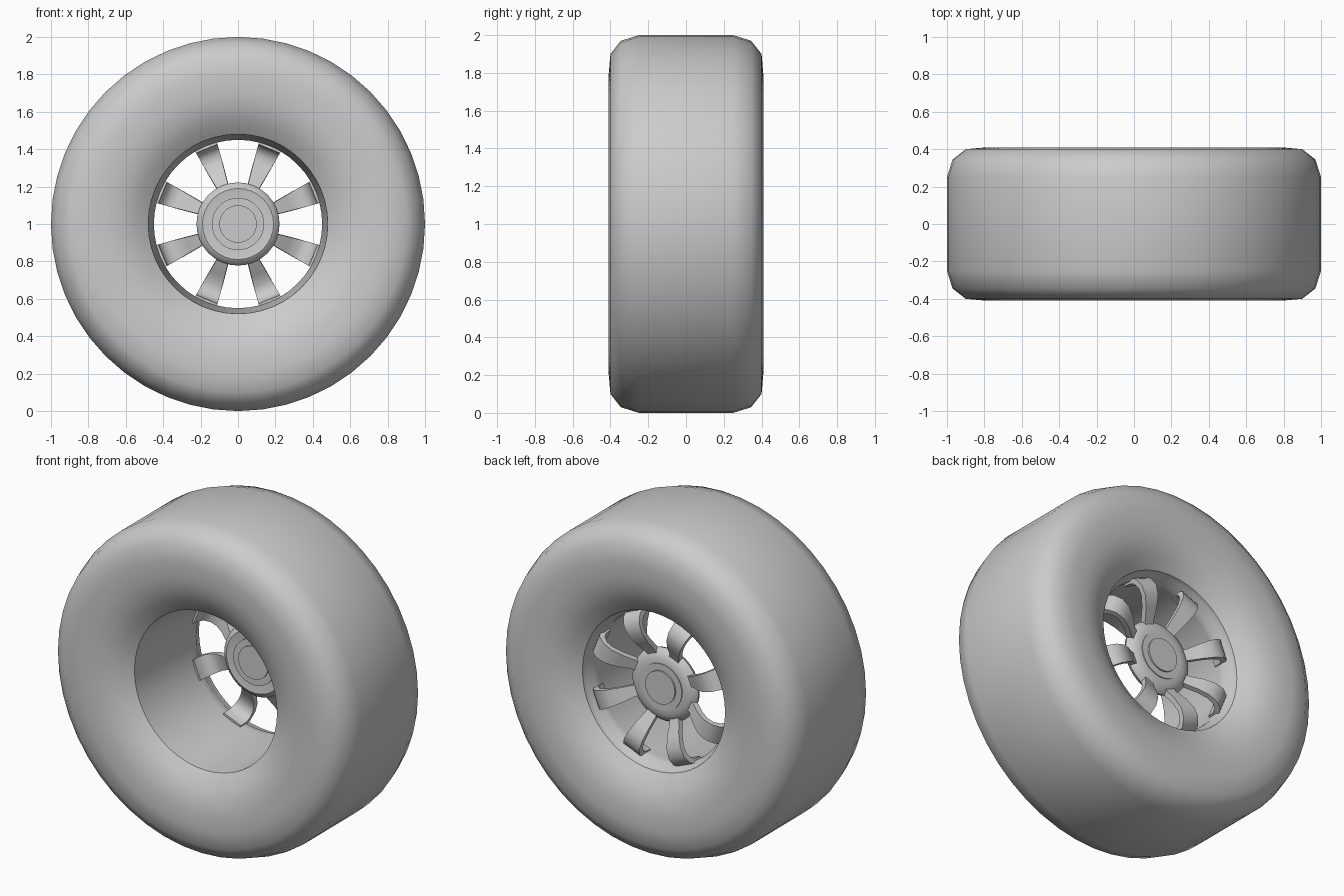
import bpy, math

if "Cube" in bpy.data.objects:
    bpy.data.objects.remove(bpy.data.objects["Cube"])

CENTRE_Z = 1.0


def mesh_object(name, verts, faces, angle=40):
    me = bpy.data.meshes.new(name)
    me.from_pydata(verts, [], faces)
    me.update()
    ob = bpy.data.objects.new(name, me)
    bpy.context.collection.objects.link(ob)
    bpy.ops.object.select_all(action='DESELECT')
    ob.select_set(True)
    bpy.context.view_layer.objects.active = ob
    bpy.ops.object.mode_set(mode='EDIT')
    bpy.ops.mesh.select_all(action='SELECT')
    bpy.ops.mesh.remove_doubles(threshold=0.0001)
    bpy.ops.mesh.normals_make_consistent(inside=False)
    bpy.ops.object.mode_set(mode='OBJECT')
    bpy.ops.object.shade_smooth_by_angle(angle=math.radians(angle))
    return ob


def lathe(name, profile, segs=48, closed=False, angle=40):
    """Spin (radius, y) points around the axle."""
    n = len(profile)
    verts, faces = [], []
    for i in range(segs):
        a = 2 * math.pi * i / segs
        verts += [(r * math.cos(a), y, CENTRE_Z + r * math.sin(a)) for r, y in profile]
    for i in range(segs):
        j = (i + 1) % segs
        for k in range(n if closed else n - 1):
            m = (k + 1) % n
            faces.append((i * n + k, i * n + m, j * n + m, j * n + k))
    if not closed:  # flat discs on both ends
        faces.append([i * n for i in range(segs)])
        faces.append([i * n + n - 1 for i in range(segs)])
    return mesh_object(name, verts, faces, angle)


# tyre: one half of the outer section, mirrored, plus the deep inner barrel
half = [(1.0, 0.25), (0.97, 0.345), (0.90, 0.40), (0.80, 0.409), (0.70, 0.407),
        (0.62, 0.39), (0.55, 0.36), (0.48, 0.31)]
front = [(r, -y) for r, y in reversed(half)]
barrel = [(0.475, 0.28), (0.45, 0.24), (0.45, 0.20), (0.465, 0.0)]
lathe("tyre", front + half + barrel, closed=True)

# hub disc with rounded rim and raised centre cap
lathe("hub", [(0.16, 0.165), (0.19, 0.16), (0.215, 0.175), (0.222, 0.195),
              (0.21, 0.215), (0.17, 0.235), (0.13, 0.235)], segs=32)
lathe("hub_cap", [(0.10, 0.145), (0.10, 0.25)], segs=32)
lathe("hub_cap_collar", [(0.14, 0.155), (0.14, 0.240)], segs=32)

# spokes: tapered strap bowed outwards, curling inwards at the barrel
path = [(0.165, 0.195, 0.030), (0.22, 0.215, 0.033), (0.28, 0.26, 0.042),
        (0.34, 0.29, 0.05), (0.39, 0.293, 0.056), (0.43, 0.27, 0.06),
        (0.448, 0.235, 0.062), (0.452, 0.185, 0.062)]
THICK = 0.016
for s in range(8):
    a = math.radians(22.5 + 45 * s)
    ca, sa = math.cos(a), math.sin(a)
    verts, faces = [], []
    for i, (r, y, w) in enumerate(path):
        p, q = path[max(i - 1, 0)], path[min(i + 1, len(path) - 1)]
        dr, dy = q[0] - p[0], q[1] - p[1]
        L = math.hypot(dr, dy)
        nr, ny = -dy / L * THICK, dr / L * THICK
        for side, t in ((1, 1), (1, -1), (-1, -1), (-1, 1)):
            rr, yy, tt = r + nr * side, y + ny * side, w * t
            verts.append((rr * ca - tt * sa, yy, CENTRE_Z + rr * sa + tt * ca))
    n = len(path)
    for i in range(n - 1):
        for k in range(4):
            m = (k + 1) % 4
            faces.append((4 * i + k, 4 * i + m, 4 * i + 4 + m, 4 * i + 4 + k))
    faces += [(0, 1, 2, 3), tuple(4 * (n - 1) + k for k in range(4))]
    mesh_object(f"spoke_{s + 1}", verts, faces)
